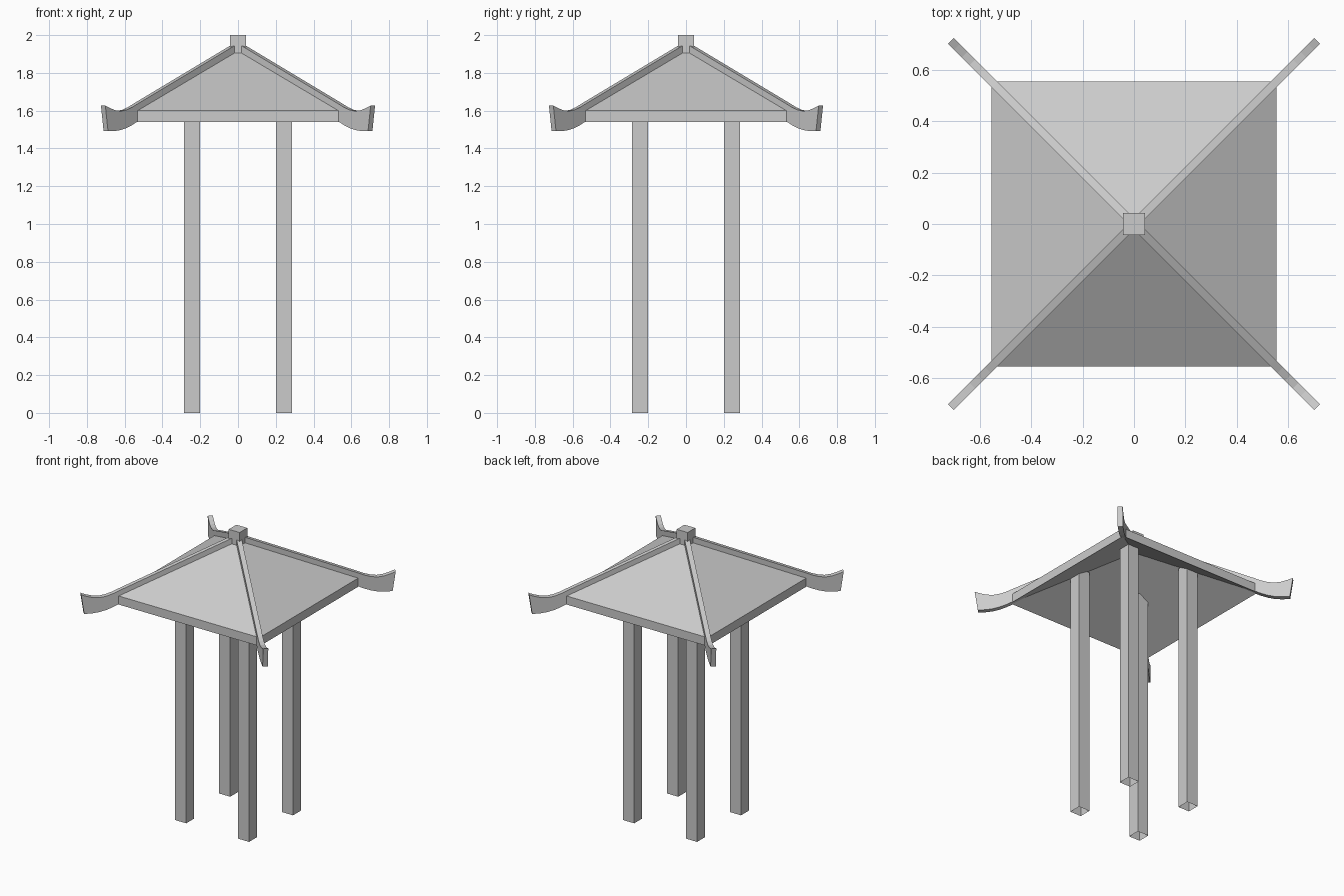
import bpy, bmesh, math
from mathutils import Vector

if "Cube" in bpy.data.objects:
    bpy.data.objects.remove(bpy.data.objects["Cube"])


def make_object(name, verts, faces):
    mesh = bpy.data.meshes.new(name)
    mesh.from_pydata(verts, [], faces)
    bm = bmesh.new()
    bm.from_mesh(mesh)
    bmesh.ops.recalc_face_normals(bm, faces=bm.faces)
    bm.to_mesh(mesh)
    bm.free()
    obj = bpy.data.objects.new(name, mesh)
    bpy.context.collection.objects.link(obj)
    return obj


def box(name, x, y, half, z0, z1, bottom=True):
    ring = [(-half, -half), (half, -half), (half, half), (-half, half)]
    verts = [(x + a, y + b, z) for z in (z0, z1) for a, b in ring]
    faces = [(i, (i + 1) % 4, (i + 1) % 4 + 4, i + 4) for i in range(4)]
    faces.append((4, 5, 6, 7))
    if bottom:
        faces.append((3, 2, 1, 0))
    return make_object(name, verts, faces)


EAVE, APEX_Z, EAVE_Z, THICK = 0.555, 1.93, 1.60, 0.06
SLOPE = (APEX_Z - EAVE_Z) / EAVE
CORNERS = [("front_left", -1, -1), ("front_right", 1, -1),
           ("back_right", 1, 1), ("back_left", -1, 1)]

# Roof: pyramid shell, hollow underneath, with vertical fascia
verts = []
for drop in (0, THICK):
    verts += [(sx * EAVE, sy * EAVE, EAVE_Z - drop) for _, sx, sy in CORNERS]
    verts.append((0, 0, APEX_Z - drop))
faces = []
for i in range(4):
    j = (i + 1) % 4
    faces += [(i, j, 4), (j + 5, i + 5, 9), (i + 5, j + 5, j, i)]
make_object("roof", verts, faces)

# Hip beam profile: (distance along x of the diagonal, top z, bottom z)
profile = [(0.02, 1.95, 1.885), (0.54, 1.638, 1.545), (0.57, 1.619, 1.525),
           (0.60, 1.605, 1.509), (0.63, 1.598, 1.498), (0.66, 1.602, 1.493),
           (0.69, 1.614, 1.492), (0.714, 1.627, 1.493)]
HALF_WIDTH = 0.0165

for label, sx, sy in CORNERS:
    # Open-bottomed post running up into the roof
    box(label + "_post", sx * 0.2425, sy * 0.2425, 0.0425, 0, 1.74, bottom=False)

    # Hip beam with upturned tip
    side = Vector((-sy, sx, 0)).normalized() * HALF_WIDTH
    verts, faces = [], []
    for k, (s, top, low) in enumerate(profile):
        t = s - 0.014 if k == len(profile) - 1 else s
        a, b = Vector((sx * s, sy * s, top)), Vector((sx * t, sy * t, low))
        verts += [a - side, a + side, b + side, b - side]
    for k in range(len(profile) - 1):
        for i in range(4):
            j = (i + 1) % 4
            faces.append((4 * k + i, 4 * k + j, 4 * k + 4 + j, 4 * k + 4 + i))
    last = 4 * (len(profile) - 1)
    faces += [(3, 2, 1, 0), (last, last + 1, last + 2, last + 3)]
    make_object(label + "_hip_beam", verts, faces)

# Square cap on the peak
box("roof_cap", 0, 0, 0.042, 1.905, 2.0)
